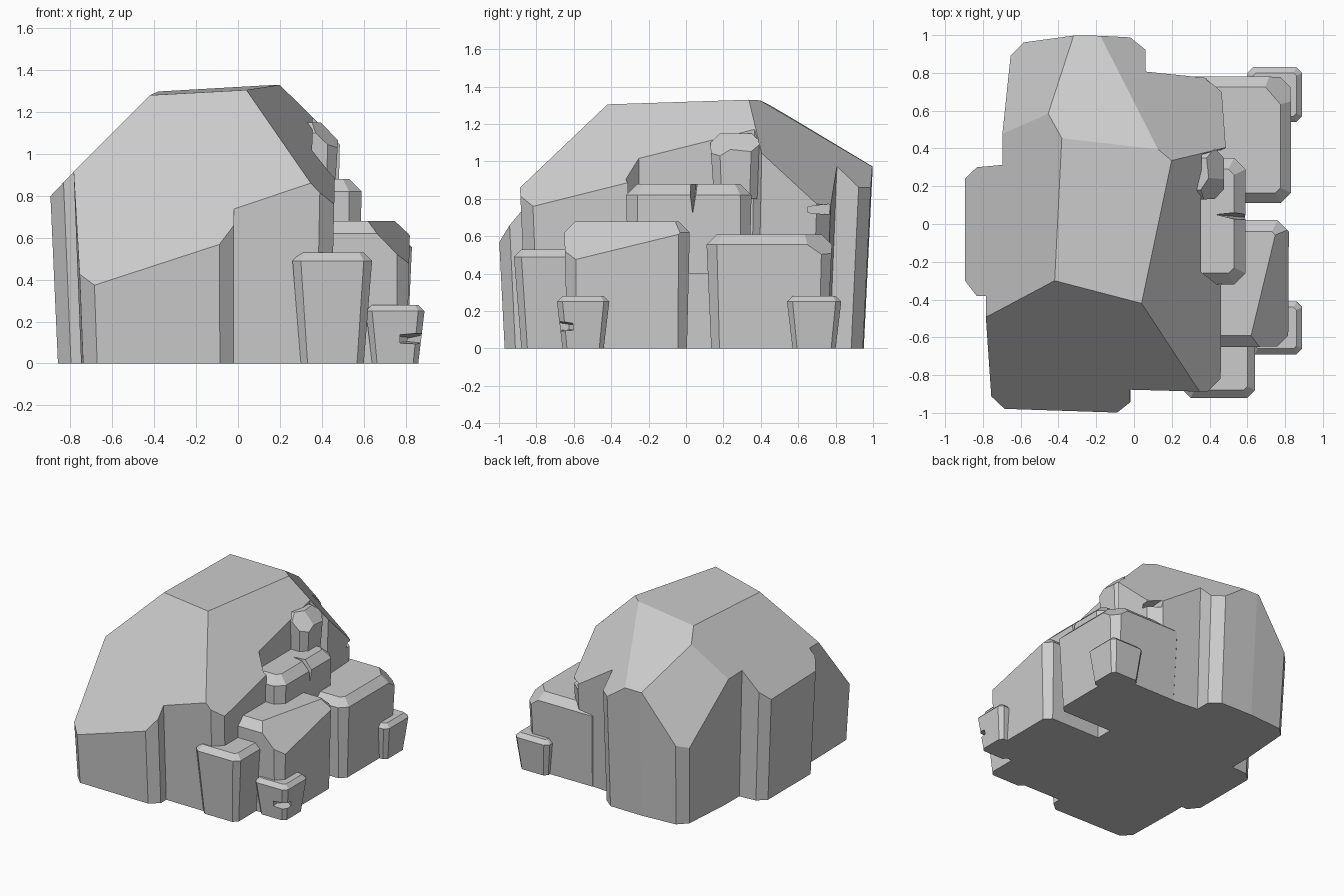
import bpy, bmesh
from mathutils import Vector

if "Cube" in bpy.data.objects:
    bpy.data.objects.remove(bpy.data.objects["Cube"])


def cut(bm, p, q, r):
    """Slice away everything above the plane through three points and cap it."""
    p, q, r = Vector(p), Vector(q), Vector(r)
    n = (q - p).cross(r - p).normalized()
    if n.z < 0:
        n.negate()
    bmesh.ops.bisect_plane(bm, geom=bm.verts[:] + bm.edges[:] + bm.faces[:], dist=1e-5,
                           plane_co=p, plane_no=n, clear_outer=True)
    bmesh.ops.holes_fill(bm, edges=[e for e in bm.edges if e.is_boundary], sides=0)


def loft(name, rings, cuts=()):
    """Closed solid through stacked rings, trimmed by planes."""
    bm = bmesh.new()
    loops = [[bm.verts.new(v) for v in ring] for ring in rings]
    n = len(loops[0])
    for a, b in zip(loops, loops[1:]):
        for i in range(n):
            j = (i + 1) % n
            bm.faces.new((a[i], a[j], b[j], b[i]))
    bm.faces.new(loops[0][::-1])
    bm.faces.new(loops[-1])
    bmesh.ops.recalc_face_normals(bm, faces=bm.faces[:])
    for c in cuts:
        cut(bm, *c)
    bmesh.ops.recalc_face_normals(bm, faces=bm.faces[:])
    me = bpy.data.meshes.new(name)
    bm.to_mesh(me)
    bm.free()
    ob = bpy.data.objects.new(name, me)
    bpy.context.collection.objects.link(ob)
    return ob


def octagon(x0, x1, y0, y1, c, z):
    return [(x0 + c, y0, z), (x1 - c, y0, z), (x1, y0 + c, z), (x1, y1 - c, z),
            (x1 - c, y1, z), (x0 + c, y1, z), (x0, y1 - c, z), (x0, y0 + c, z)]


def block(name, x0, x1, y0, y1, z0, z1, c=0.04, flare=0.04, cuts=()):
    """Chamfered block that narrows toward its base."""
    f, d = flare, c
    return loft(name, [octagon(x0 + f, x1 - f, y0 + f, y1 - f, c * 0.8, z0),
                       octagon(x0, x1, y0, y1, c, z1 - d),
                       octagon(x0 + d, x1 - d, y0 + d, y1 - d, c * 0.5, z1)], cuts)


def notch(target, name, tip, mouth):
    """Wedge-shaped crack: a tip point and a quad mouth outside the rock."""
    me = bpy.data.meshes.new(name)
    bm = bmesh.new()
    for p in [tip] + mouth:
        bm.verts.new(p)
    bmesh.ops.convex_hull(bm, input=bm.verts[:])
    bmesh.ops.recalc_face_normals(bm, faces=bm.faces[:])
    bm.to_mesh(me)
    bm.free()
    ob = bpy.data.objects.new(name, me)
    bpy.context.collection.objects.link(ob)
    ob.hide_render = True
    ob.hide_viewport = True
    m = target.modifiers.new("crack", 'BOOLEAN')
    m.operation = 'DIFFERENCE'
    m.solver = 'EXACT'
    m.object = ob


# main boulder: notched footprint flaring upward, trimmed by sloping facets
outline = [(-.70, -1.0), (-.09, -1.01), (-.02, -.95), (-.02, -.88), (.39, -.885), (.46, -.82),
           (.46, -.31), (.44, -.32), (.35, -.25), (.35, .36), (.48, .40), (.465, .70), (.38, .775),
           (.06, .80), (.06, .92), (-.02, .985), (-.30, .99), (-.59, .97), (-.66, .90),
           (-.69, .48), (-.69, .31), (-.83, .30), (-.895, .24), (-.895, -.30), (-.83, -.38),
           (-.78, -.38), (-.78, -.48), (-.77, -.93)]
A, B, C = (-.42, -.30, 1.28), (.04, -.42, 1.305), (-.38, .45, 1.30)
D, E, G = (.20, .34, 1.33), (.13, .39, 1.33), (-.46, .58, 1.217)
facets = [(A, B, D),                                     # crown
          (A, B, (-.69, -.98, .37)),                     # front slope
          (A, C, (-.78, -.48, .92)),                     # left slope
          (B, D, (.34, -.88, .87)),                      # right slope
          (C, E, (-.18, 1.0, .97)),                      # back slope
          (E, (-.18, 1.0, .97), (.06, .92, .865)),       # back right slope
          (G, (-.32, 1.0, .97), (-.69, .48, .985))]      # back left slope
rings = [[(x * s, y * s, z) for x, y in outline] for s, z in ((.96, 0), (1.03, 1.4))]
boulder = loft("boulder", rings, facets)

# lower ledges along the right side
block("back_ledge", .20, .83, .11, .78, 0, .61, .055, .025,
      [((.70, .72, .61), (.77, .64, .61), (.80, .76, .50))])
block("middle_ledge", .20, .82, -.65, .02, 0, .68, .06, .015,
      [((.81, -.04, .62), (.62, -.59, .68), (.81, -.60, .48))])
block("front_ledge", .26, .64, -.92, -.55, 0, .53, .04, .04)

# small stones at the foot of the ledges
front_stone = block("front_stone", .61, .89, -.69, -.41, 0, .28, .03, .03)
block("back_stone", .60, .89, .54, .83, 0, .28, .03, .03)

# upper ledge and the knob above it
upper = block("upper_ledge", .20, .59, -.32, .35, .40, .88, .06, .01)
block("upper_knob", .20, .48, .13, .40, .80, 1.15, .05, .02,
      [((.40, .20, 1.15), (.40, .38, 1.13), (.48, .25, 1.06)),
       ((.40, .22, 1.13), (.47, .22, 1.06), (.42, .13, 1.05))])

# wedge cracks
notch(front_stone, "front_stone_crack", (.76, -.52, .11),
      [(.95, -.66, .09), (.95, -.66, .15), (.78, -.75, .09), (.78, -.75, .15)])
notch(upper, "upper_ledge_crack", (.42, .05, .84),
      [(.65, .03, .68), (.65, .0, .92), (.65, .07, .92), (.45, .05, .92)])
notch(boulder, "boulder_crack", (.40, .52, .74),
      [(.55, .82, .71), (.55, .82, .78), (.38, .82, .71), (.38, .82, .78)])
